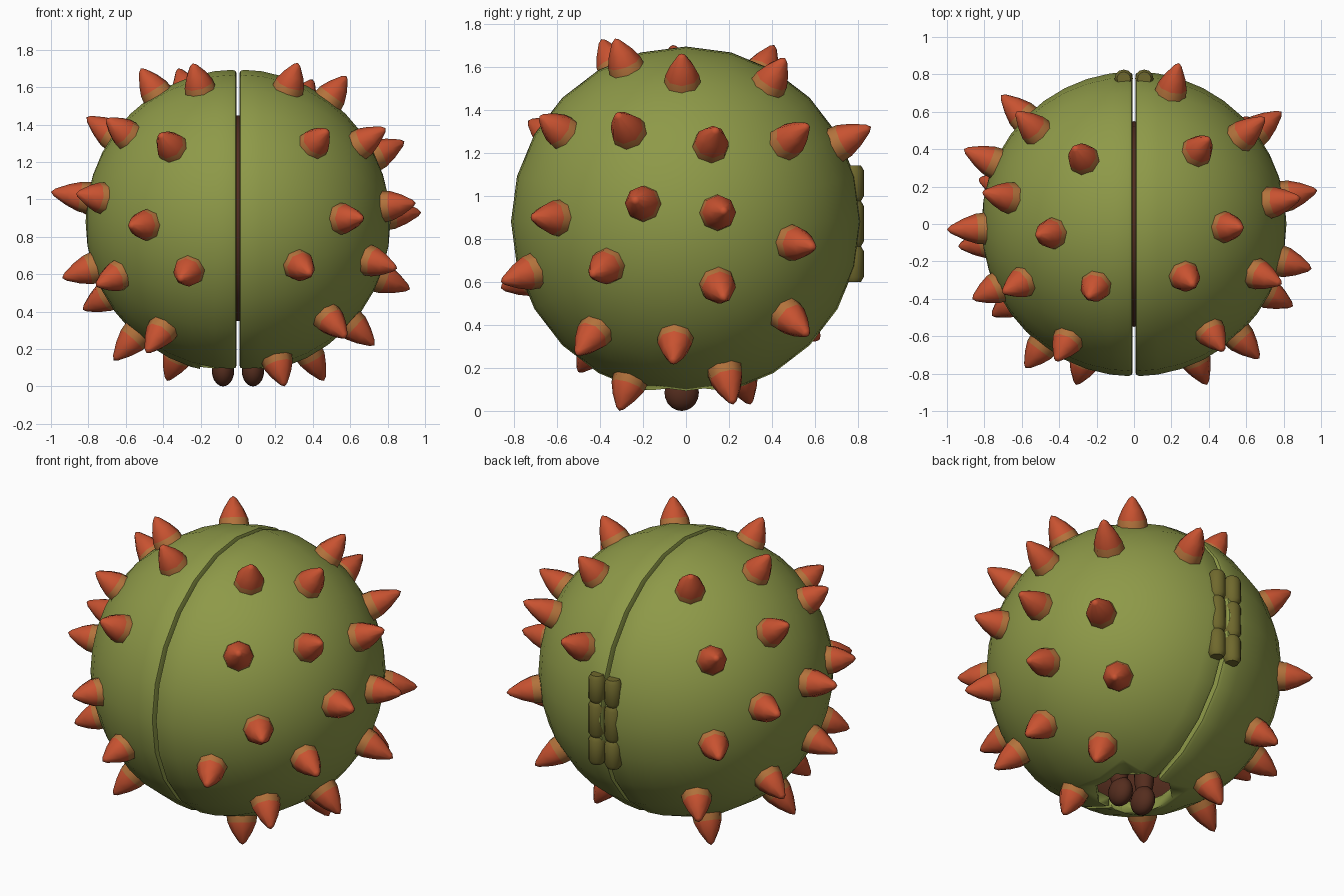
import bpy, bmesh, math
from mathutils import Vector, Matrix

if "Cube" in bpy.data.objects:
    bpy.data.objects.remove(bpy.data.objects["Cube"])

CENTRE = Vector((0, 0, 0.88))
R = 0.815


def material(name, rgb):
    m = bpy.data.materials.new(name)
    m.diffuse_color = (*rgb, 1)
    m.use_nodes = True
    m.node_tree.nodes["Principled BSDF"].inputs["Base Color"].default_value = m.diffuse_color
    return m


OLIVE = material("olive", (0.27, 0.32, 0.065))
RUST = material("rust", (0.58, 0.085, 0.03))
BLEND = material("rust_olive", (0.45, 0.17, 0.045))
HINGE = material("dark_olive", (0.16, 0.14, 0.026))
BROWN = material("brown", (0.09, 0.026, 0.013))


def lathe(bm, profile, sides, mat, slots=None, closed=False):
    """Revolve (height, radius) points about local z and place with mat."""
    rings = []
    for h, r in profile:
        if r < 1e-5:
            rings.append([bm.verts.new(mat @ Vector((0, 0, h)))] * sides)
        else:
            rings.append([bm.verts.new(mat @ Vector((r * math.cos(a), r * math.sin(a), h)))
                          for a in (2 * math.pi * k / sides for k in range(sides))])
    n = len(rings)
    for i in range(n if closed else n - 1):
        a, b = rings[i], rings[(i + 1) % n]
        for k in range(sides):
            k2 = (k + 1) % sides
            vs = list(dict.fromkeys((a[k], a[k2], b[k2], b[k])))
            if len(vs) > 2:
                bm.faces.new(vs).material_index = slots[i] if slots else 0


def finish(bm, name, mats, angle=40):
    bmesh.ops.recalc_face_normals(bm, faces=bm.faces)
    me = bpy.data.meshes.new(name)
    bm.to_mesh(me)
    bm.free()
    for m in mats:
        me.materials.append(m)
    ob = bpy.data.objects.new(name, me)
    bpy.context.collection.objects.link(ob)
    bpy.ops.object.select_all(action='DESELECT')
    ob.select_set(True)
    bpy.context.view_layer.objects.active = ob
    bpy.ops.object.shade_smooth_by_angle(angle=math.radians(angle))
    return ob


# Cutter for the opening underneath
bm = bmesh.new()
bmesh.ops.create_cone(bm, cap_ends=True, segments=8, radius1=0.22, radius2=0.22, depth=0.5,
                      matrix=Matrix.Translation((0, 0, 0.1)) @ Matrix.Rotation(math.pi / 8, 4, 'Z'))
cutter = finish(bm, "opening_cutter", [])
cutter.hide_render = True
cutter.display_type = 'WIRE'

# Hollow half shells with a rounded seam lip
outer = [(0.008, R - 0.02), (0.013, R - 0.008), (0.03, R - 0.002)]
outer += [(R * math.sin(a), R * math.cos(a)) for a in (math.radians(d) for d in range(9, 90, 9))]
outer.append((R, 0))
RI = 0.75
inner = [(RI * math.sin(a), RI * math.cos(a)) for a in (math.radians(d) for d in range(81, 8, -9))]
profile = outer + [(RI, 0)] + inner + [(0.008, RI)]
slots = [0] * len(outer) + [1] * (len(inner) + 1) + [0]

for side, s in (("right", 1), ("left", -1)):
    bm = bmesh.new()
    mat = Matrix.Translation(CENTRE) @ Matrix.Rotation(s * math.pi / 2, 4, 'Y')
    # pole to pole leaves no skin between the outer and inner poles
    lathe(bm, profile, 24, mat, slots, closed=True)
    shell = finish(bm, side + "_shell", [OLIVE, BROWN])
    mod = shell.modifiers.new("opening", 'BOOLEAN')
    mod.operation = 'DIFFERENCE'
    mod.solver = 'EXACT'
    mod.object = cutter

# Spike tips relative to the ball centre
SPIKES = {
    "right": [(.32, -.33, .85), (.58, -.02, .78), (.4, .46, .76), (.48, -.68, .49), (.79, -.32, .5),
              (.89, .14, .43), (.7, .57, .45), (.24, .86, .44), (.95, -.24, .1), (.98, .18, .05),
              (.67, -.72, .02), (.79, .6, -.12), (.85, -.44, -.25), (.92, .18, -.36), (.39, -.86, -.28),
              (.58, -.51, -.62), (.73, -.06, -.66), (.62, .57, -.53), (.24, -.3, -.85), (.46, .22, -.85)],
    "left": [(-.52, -.06, .82), (-.32, .41, .82), (-.24, -.39, .84), (-.81, .17, .56), (-.69, -.36, .54),
             (-.41, -.72, .46), (-.63, .6, .47), (-1, -.03, .16), (-.86, -.4, .15), (-.58, -.77, -.02),
             (-.91, .4, .12), (-.71, .69, -.09), (-.94, -.12, -.3), (-.76, -.49, -.34), (-.31, -.86, -.31),
             (-.83, .24, -.47), (-.665, -.1, -.74), (-.49, -.5, -.7), (-.38, .3, -.85), (-.52, .62, -.55)],
}
for side, tips in SPIKES.items():
    bm = bmesh.new()
    for t in tips:
        v = Vector(t)
        tip = min(max(v.length, 0.965), 1.013)
        L = tip - 0.78
        mat = (Matrix.Translation(CENTRE + v.normalized() * 0.78)
               @ v.to_track_quat('Z', 'Y').to_matrix().to_4x4())
        prof = [(0, .088), (.33 * L, .08), (.62 * L, .056), (.92 * L, .02), (L, 0)]
        lathe(bm, prof, 8, mat, [0, 1, 1, 1])
    finish(bm, side + "_spikes", [BLEND, RUST], 50)

# Hinge barrels on the back, three knuckles each
for side, s in (("right", 1), ("left", -1)):
    bm = bmesh.new()
    prof = []
    for z0, z1 in ((.6, .765), (.765, .975), (.975, 1.14)):
        prof += [(z0, .036), (z0 + .022, .049), (z1 - .022, .049), (z1, .036)]
    prof = [(.6, 0)] + prof + [(1.14, 0)]
    lathe(bm, prof, 12, Matrix.Translation((s * .055, .777, 0)))
    bmesh.ops.remove_doubles(bm, verts=bm.verts, dist=1e-4)
    finish(bm, side + "_hinge", [HINGE], 40)


def blob(name, loc, size):
    bm = bmesh.new()
    bmesh.ops.create_uvsphere(bm, u_segments=16, v_segments=10, radius=1,
                              matrix=Matrix.Translation(loc) @ Matrix.Diagonal((*size, 1)))
    return finish(bm, name, [BROWN], 60)


# Curled body inside, with legs and feet showing through the opening
blob("inner_body", (0, 0, 0.9), (0.5, 0.55, 0.55))
for side, s in (("right", 1), ("left", -1)):
    blob(side + "_leg", (s * .09, -.02, .27), (.055, .06, .2))
    blob(side + "_foot", (s * .08, -.02, .085), (.06, .08, .085))
